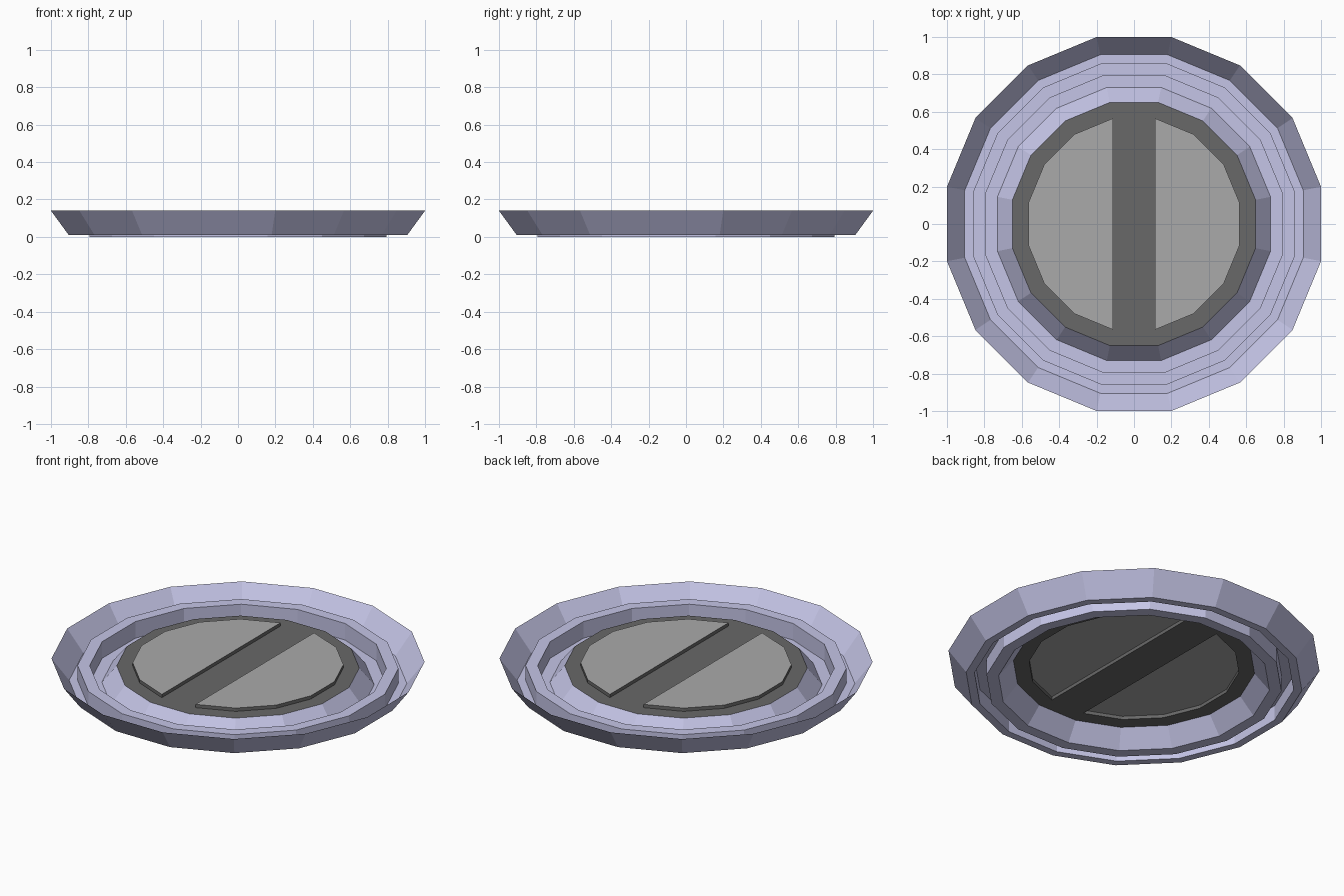
import bpy, bmesh, math

if "Cube" in bpy.data.objects:
    bpy.data.objects.remove(bpy.data.objects["Cube"])

SIDES = 16
STEP = 2 * math.pi / SIDES


def material(name, rgb):
    m = bpy.data.materials.new(name)
    m.diffuse_color = (*rgb, 1)
    m.use_nodes = True
    m.node_tree.nodes["Principled BSDF"].inputs["Base Color"].default_value = m.diffuse_color
    return m


def ring(bm, apothem, z):
    r = apothem / math.cos(STEP / 2)
    return [bm.verts.new((r * math.cos((i + 0.5) * STEP),
                          r * math.sin((i + 0.5) * STEP), z)) for i in range(SIDES)]


def bridge(bm, outer, inner):
    for i in range(SIDES):
        j = (i + 1) % SIDES
        bm.faces.new((outer[i], outer[j], inner[j], inner[i]))


def finish(bm, name, mat):
    me = bpy.data.meshes.new(name)
    bm.to_mesh(me)
    bm.free()
    me.materials.append(mat)
    ob = bpy.data.objects.new(name, me)
    bpy.context.collection.objects.link(ob)
    return ob


lavender = material("lavender", (0.56, 0.56, 0.8))
dark = material("dark_grey", (0.14, 0.14, 0.14))
light = material("light_grey", (0.4, 0.4, 0.4))

FLOOR, TOP = 0.10, 0.12
R_PANEL = 0.565

# Thin dish: flared rim, raised ridge, trough and slope up to the floor
profile = [(1.0, 0.14), (0.905, 0.01), (0.86, 0.01), (0.86, 0.10),
           (0.795, 0.10), (0.795, 0.0), (0.73, 0.0), (0.65, FLOOR)]
bm = bmesh.new()
rings = [ring(bm, a, z) for a, z in profile]
for outer, inner in zip(rings, rings[1:]):
    bridge(bm, outer, inner)
finish(bm, "dish_rim", lavender)

# Floor frame: border plus centre bar, open beneath the panels
bm = bmesh.new()
outer, inner = ring(bm, 0.65, FLOOR), ring(bm, R_PANEL, FLOOR)
bridge(bm, outer, inner)
q = SIDES // 4
bm.faces.new((inner[q - 1], inner[q], inner[3 * q - 1], inner[3 * q]))
bmesh.ops.recalc_face_normals(bm, faces=bm.faces)
finish(bm, "floor_frame", dark)

# Two raised half panels with upright edges
r = R_PANEL / math.cos(STEP / 2)
for name, start in (("right_panel", -math.pi / 2), ("left_panel", math.pi / 2)):
    bm = bmesh.new()
    angles = [start + (i + 0.5) * STEP for i in range(SIDES // 2)]
    low, high = [[bm.verts.new((r * math.cos(a), r * math.sin(a), z)) for a in angles]
                 for z in (FLOOR, TOP)]
    n = len(angles)
    bm.faces.new(high)
    for i in range(n):
        j = (i + 1) % n
        bm.faces.new((low[i], low[j], high[j], high[i])).material_index = 1
    ob = finish(bm, name, light)
    ob.data.materials.append(dark)
